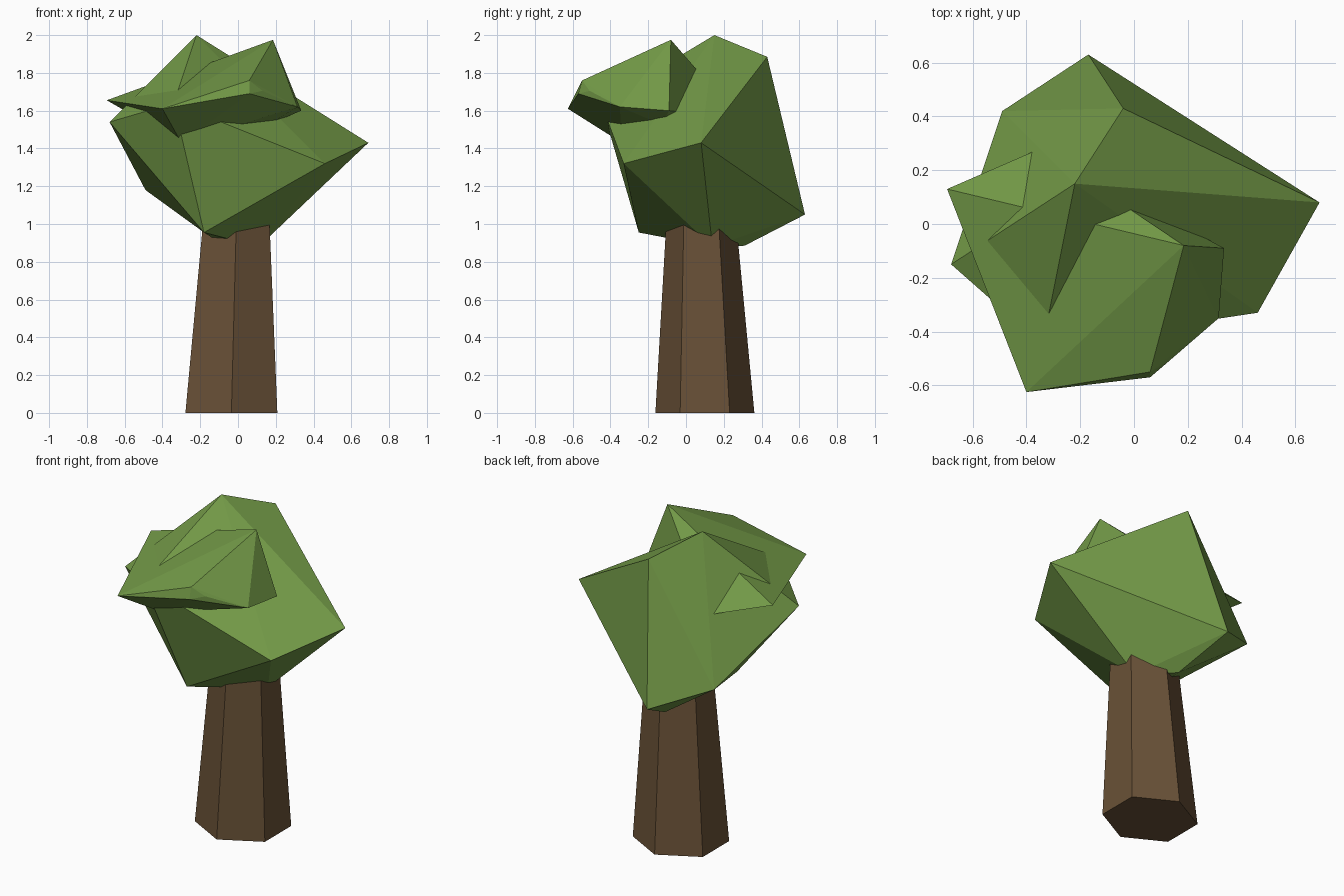
import bpy, bmesh, math

if "Cube" in bpy.data.objects:
    bpy.data.objects.remove(bpy.data.objects["Cube"])


def material(name, rgb):
    m = bpy.data.materials.new(name)
    m.diffuse_color = (*rgb, 1)
    m.use_nodes = True
    m.node_tree.nodes["Principled BSDF"].inputs["Base Color"].default_value = m.diffuse_color
    return m


leaf = material("leaf green", (0.17, 0.32, 0.063))
bark = material("bark brown", (0.14, 0.082, 0.038))


def finish(name, bm, mat):
    bmesh.ops.recalc_face_normals(bm, faces=bm.faces)
    me = bpy.data.meshes.new(name)
    bm.to_mesh(me)
    bm.free()
    me.materials.append(mat)
    ob = bpy.data.objects.new(name, me)
    bpy.context.collection.objects.link(ob)
    return ob


def faceted_clump(name, corners):
    # rough leaf clump: the convex skin around a few corner points
    bm = bmesh.new()
    for c in corners:
        bm.verts.new(c)
    res = bmesh.ops.convex_hull(bm, input=bm.verts)
    inner = [v for v in bm.verts if not v.link_faces]
    bmesh.ops.delete(bm, geom=inner, context='VERTS')
    return finish(name, bm, leaf)


# Trunk: tapered, slightly leaning six-sided column
bm = bmesh.new()
rings = []
for cx, cy, z, rx, ry in [(-0.035, 0.10, 0, 0.281, 0.262),
                          (-0.008, 0.08, 1.05, 0.200, 0.182)]:
    ring = []
    for i in range(6):
        a = math.radians(30 + 60 * i)
        ring.append(bm.verts.new((cx + rx * math.cos(a), cy + ry * math.sin(a), z)))
    rings.append(ring)
for i in range(6):
    j = (i + 1) % 6
    bm.faces.new((rings[0][i], rings[0][j], rings[1][j], rings[1][i]))
bm.faces.new(rings[0][::-1])
bm.faces.new(rings[1])
finish("trunk", bm, bark)

# Large main crown
faceted_clump("main_crown", [
    (-0.22, 0.15, 2.00), (-0.04, 0.43, 1.885), (0.69, 0.08, 1.43),
    (-0.17, 0.63, 1.05), (-0.49, 0.42, 1.18), (-0.68, -0.15, 1.54),
    (-0.34, -0.45, 1.64), (0.46, -0.33, 1.32), (-0.18, -0.25, 0.955),
    (0.11, 0.14, 0.88), (-0.07, 0.31, 0.885)])

# Flatter clump pushed through the front and left of the crown
faceted_clump("front_clump", [
    (-0.40, -0.625, 1.61), (-0.695, 0.13, 1.655), (0.185, -0.08, 1.975),
    (0.06, -0.55, 1.76), (0.06, -0.57, 1.69), (0.13, -0.51, 1.705),
    (0.335, -0.09, 1.60), (0.315, -0.35, 1.62), (0.16, -0.125, 1.525),
    (-0.30, -0.34, 1.43), (-0.14, 0.14, 1.61), (-0.35, 0.28, 1.56)])
